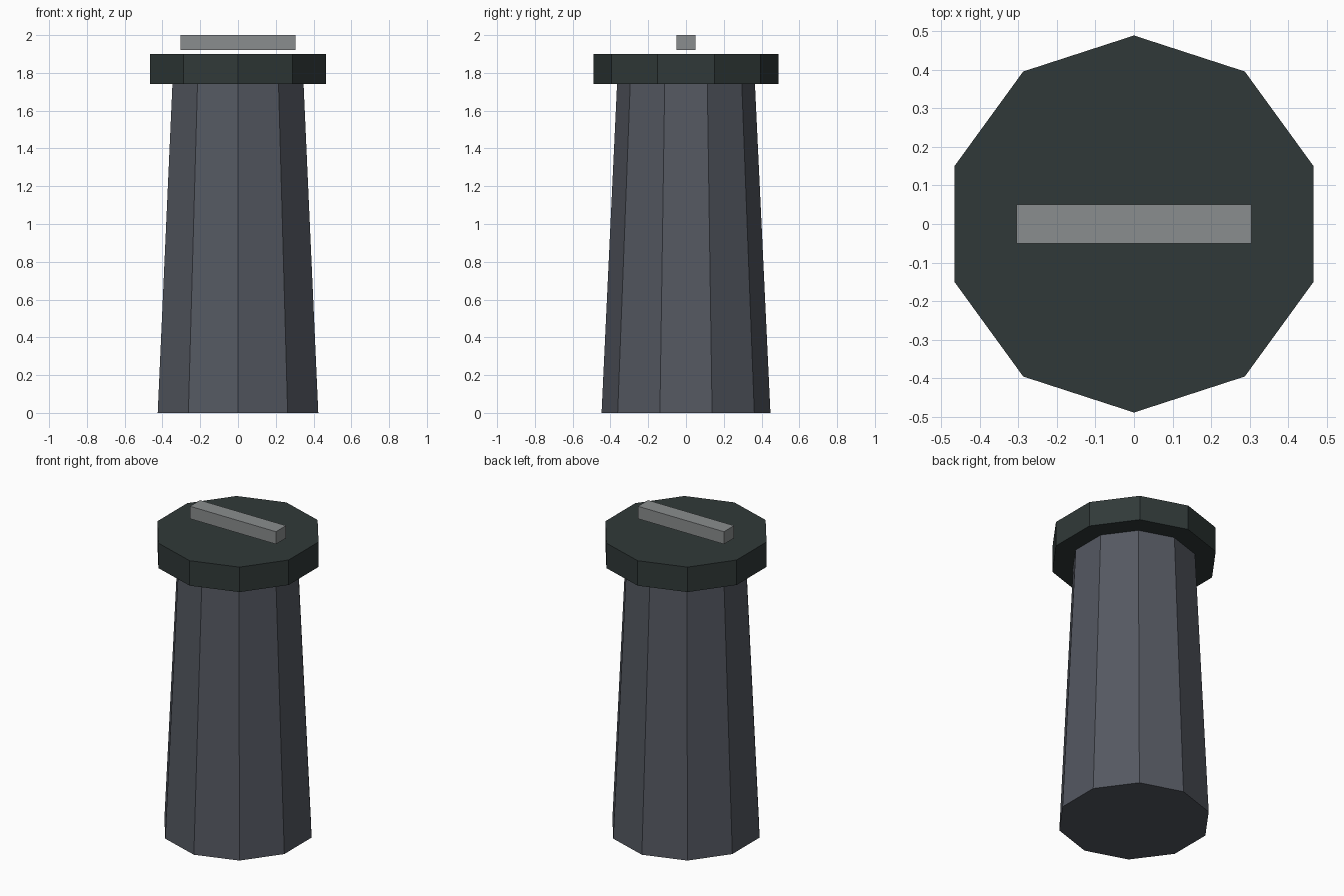
import bpy, math

cube = bpy.data.objects.get("Cube")
if cube:
    bpy.data.objects.remove(cube, do_unlink=True)


def linear(c):
    c /= 255
    return c / 12.92 if c <= 0.04045 else ((c + 0.055) / 1.055) ** 2.4


def material(name, r, g, b):
    colour = (linear(r), linear(g), linear(b), 1)
    mat = bpy.data.materials.new(name)
    mat.use_nodes = True
    mat.diffuse_color = colour
    bsdf = next(n for n in mat.node_tree.nodes if n.type == "BSDF_PRINCIPLED")
    bsdf.inputs["Base Color"].default_value = colour
    bsdf.inputs["Roughness"].default_value = 0.8
    return mat


def finish(name, mat):
    obj = bpy.context.object
    obj.name = obj.data.name = name
    obj.data.materials.append(mat)
    return obj


def decagon(name, bottom, top, z0, z1, mat):
    # ten flat sides, with corners pointing to the front and back
    bpy.ops.mesh.primitive_cone_add(vertices=10, radius1=bottom, radius2=top,
                                    depth=z1 - z0, location=(0, 0, (z0 + z1) / 2))
    return finish(name, mat)


slate = material("slate grey", 84, 88, 97)
dark_green = material("dark green grey", 48, 57, 56)
pale = material("light grey", 138, 141, 142)

# Tapered body and its overhanging cap
decagon("tapered_body", 0.447, 0.365, 0, 1.74, slate)
decagon("cap", 0.489, 0.489, 1.74, 1.90, dark_green)

# Narrow bar hovering just above the cap
bpy.ops.mesh.primitive_cube_add(size=1, location=(0, 0, 1.96))
bar = finish("top_bar", pale)
bar.scale = (0.61, 0.102, 0.08)
